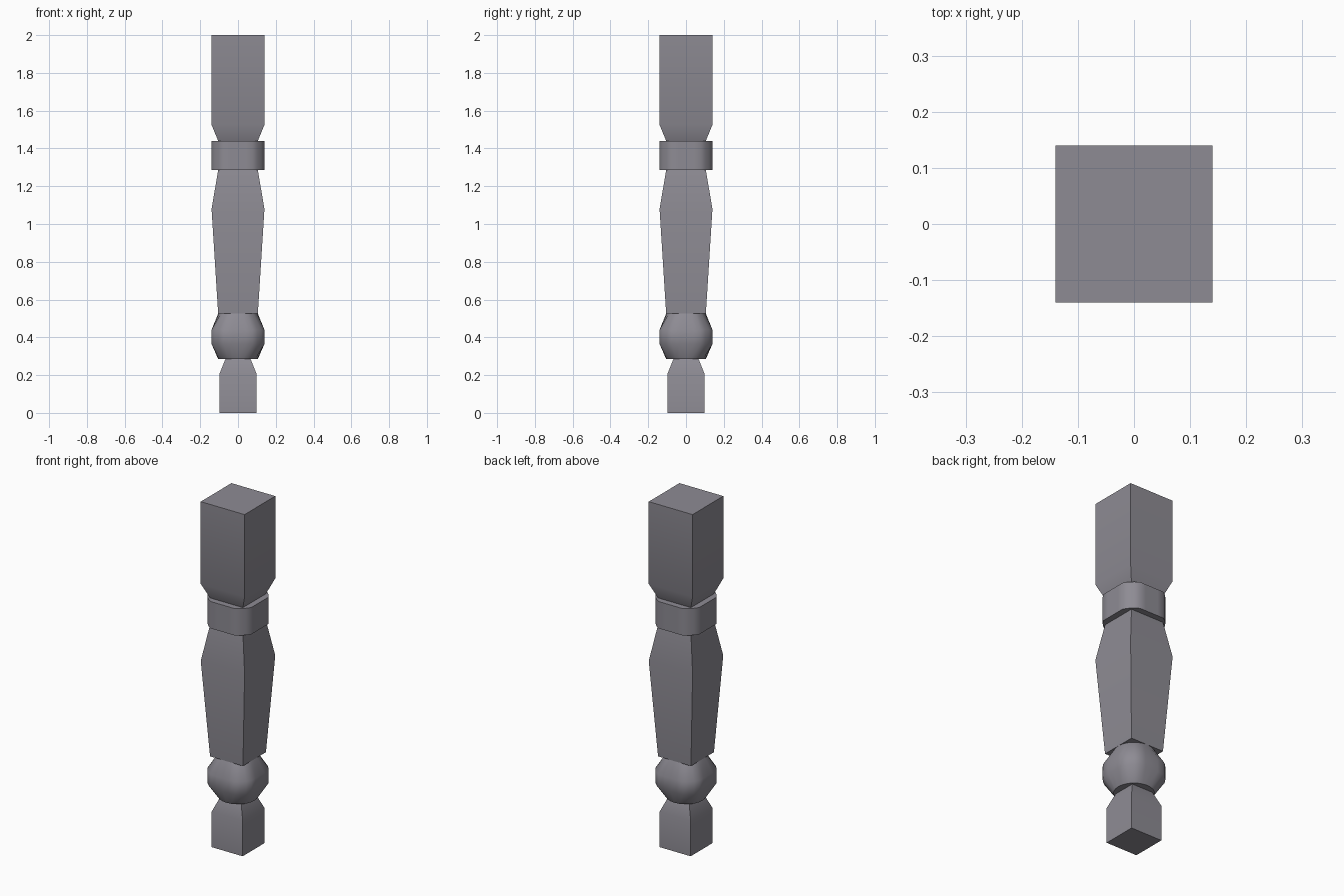
import bpy
import bmesh
import math

cube = bpy.data.objects.get("Cube")
if cube:
    bpy.data.objects.remove(cube, do_unlink=True)

HALF = 0.14      # half width of the square bar
ROUND = 0.16     # radius of the turned parts before the bar limits them

paint = bpy.data.materials.new("warm_grey")
paint.use_nodes = True
colour = (0.27, 0.26, 0.295, 1)
paint.diffuse_color = colour
paint.node_tree.nodes["Principled BSDF"].inputs["Base Color"].default_value = colour


def square(half):
    return [(-half, -half), (half, -half), (half, half), (-half, half)]


def turned(radius):
    """Circle whose four sides are flattened by the square bar."""
    flat = math.acos(HALF / ROUND)
    arc = math.pi / 2 - 2 * flat
    steps = [-flat, -flat / 2, 0, flat / 2, flat, flat + arc / 3, flat + arc * 2 / 3]

    def limit(v):
        return max(-HALF, min(HALF, v))

    return [(limit(radius * math.cos(a + q * math.pi / 2)),
             limit(radius * math.sin(a + q * math.pi / 2)))
            for q in range(4) for a in steps]


def loft(name, section, profile, angle):
    """Stack sections along z from (size, height) pairs and cap both ends."""
    bm = bmesh.new()
    rings = [[bm.verts.new((x, y, z)) for x, y in section(size)] for size, z in profile]
    count = len(rings[0])
    for low, high in zip(rings, rings[1:]):
        for i in range(count):
            j = (i + 1) % count
            bm.faces.new((low[i], low[j], high[j], high[i]))
    bm.faces.new(rings[0][::-1])
    bm.faces.new(rings[-1])
    mesh = bpy.data.meshes.new(name)
    bm.to_mesh(mesh)
    bm.free()
    mesh.materials.append(paint)
    obj = bpy.data.objects.new(name, mesh)
    bpy.context.collection.objects.link(obj)
    bpy.ops.object.select_all(action="DESELECT")
    obj.select_set(True)
    bpy.context.view_layer.objects.active = obj
    bpy.ops.object.shade_smooth_by_angle(angle=math.radians(angle))


# Square parts
loft("foot", square, [(0.099, 0), (0.099, 0.205), (0.067, 0.285)], 30)
loft("shaft", square, [(0.105, 0.525), (HALF, 1.08), (0.105, 1.285)], 30)
loft("top_block", square, [(0.105, 1.44), (HALF, 1.525), (HALF, 2)], 30)

# Turned parts
loft("ball", turned, [(0.105, 0.285), (ROUND, 0.365), (ROUND, 0.44), (0.105, 0.525)], 40)
loft("collar", turned, [(ROUND, 1.285), (ROUND, 1.44)], 40)
